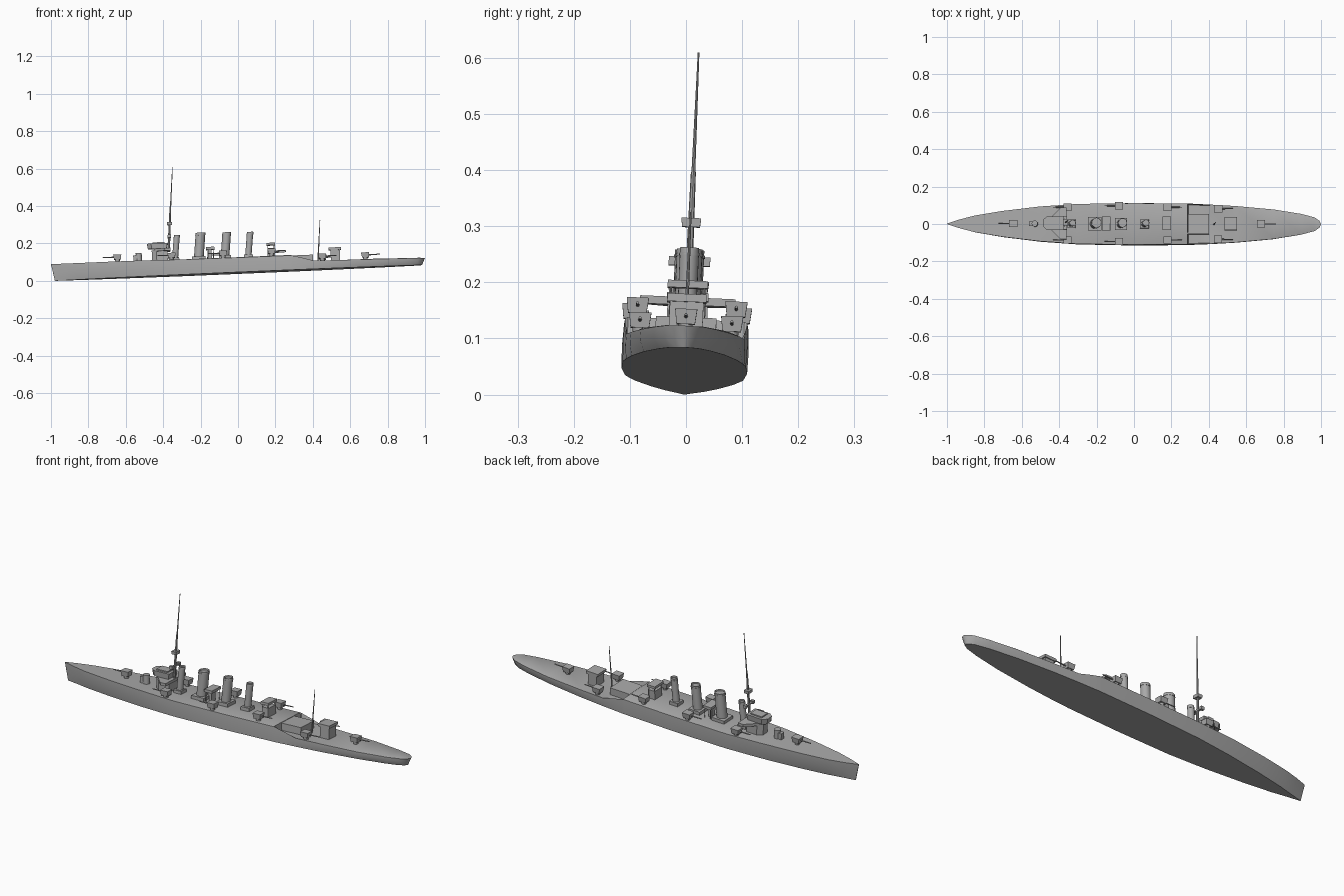
import bpy, bmesh, math
from mathutils import Matrix, Vector

if "Cube" in bpy.data.objects:
    bpy.data.objects.remove(bpy.data.objects["Cube"], do_unlink=True)

grey = bpy.data.materials.new("warship grey")
grey.use_nodes = True
grey.diffuse_color = (0.4, 0.4, 0.4, 1)
grey.node_tree.nodes["Principled BSDF"].inputs["Base Color"].default_value = (0.4, 0.4, 0.4, 1)

# The whole ship sits stern-up and slightly rolled, pivoting on the bow keel
pivot = Vector((-0.98, -0.003, 0))
place = (Matrix.Translation(pivot) @ Matrix.Rotation(math.radians(-2.45), 4, "Y")
         @ Matrix.Rotation(math.radians(-2.5), 4, "X") @ Matrix.Translation((0.98, 0, 0)))
parts = []
FORE, MAIN, AFT = 0.087, 0.08, 0.042     # deck heights above the keel


def finish(name, bm):
    bmesh.ops.recalc_face_normals(bm, faces=bm.faces)
    mesh = bpy.data.meshes.new(name)
    bm.to_mesh(mesh)
    bm.free()
    mesh.materials.append(grey)
    obj = bpy.data.objects.new(name, mesh)
    bpy.context.collection.objects.link(obj)
    obj.matrix_world = place
    parts.append(obj)
    return obj


def loft(bm, rings):
    """Skin a row of equal closed rings and cap both ends."""
    rows = [[bm.verts.new(p) for p in ring] for ring in rings]
    n = len(rows[0])
    for a, b in zip(rows, rows[1:]):
        for i in range(n):
            j = (i + 1) % n
            bm.faces.new((a[i], a[j], b[j], b[i]))
    bm.faces.new(rows[0])
    return bm.faces.new(rows[-1])


def prism(name, plan, z0, z1, flare=1.0):
    """Extrude a plan outline; flare scales the top about the centre."""
    cx = sum(p[0] for p in plan) / len(plan)
    cy = sum(p[1] for p in plan) / len(plan)
    bm = bmesh.new()
    loft(bm, [[(x, y, z0) for x, y in plan],
              [(cx + (x - cx) * flare, cy + (y - cy) * flare, z1) for x, y in plan]])
    return finish(name, bm)


def box(name, x0, x1, half, z0, z1, y=0.0, flare=1.0):
    return prism(name, [(x0, y - half), (x1, y - half), (x1, y + half), (x0, y + half)],
                 z0, z1, flare)


def mirrored(half_plan):
    """Close a half outline listed from bow to stern across the centreline."""
    return half_plan + [(x, -y) for x, y in reversed(half_plan)]


def tube(name, p, q, r0, r1, sides=12, hollow=False):
    p, q = Vector(p), Vector(q)
    if abs((q - p).x) > abs((q - p).z):      # lying along the ship
        u, v = Vector((0, 1, 0)), Vector((0, 0, 1))
    else:                                    # standing, ends kept level
        u, v = Vector((1, 0, 0)), Vector((0, 1, 0))
    angles = [math.tau * i / sides for i in range(sides)]
    bm = bmesh.new()
    end = loft(bm, [[c + (u * math.cos(a) + v * math.sin(a)) * r for a in angles]
                    for c, r in ((p, r0), (q, r1))])
    if hollow:
        bmesh.ops.inset_region(bm, faces=[end], thickness=r1 * 0.18)
        bmesh.ops.translate(bm, verts=end.verts, vec=(0, 0, -0.012))
    return finish(name, bm)


# Hull stations: x, deck half width, bottom half width, side height, deck height
stations = [
    (-0.996, 0.001, 0.001, 0.09, 0.09),
    (-0.93, 0.023, 0.015, 0.089, 0.089),
    (-0.85, 0.044, 0.034, 0.088, 0.088),
    (-0.7, 0.069, 0.06, 0.087, 0.087),
    (-0.5, 0.093, 0.087, 0.085, 0.085),
    (-0.3, 0.107, 0.105, 0.08, 0.081),
    (0, 0.111, 0.112, 0.078, MAIN),
    (0.29, 0.109, 0.11, 0.077, MAIN),
    (0.295, 0.109, 0.11, 0.076, AFT),
    (0.35, 0.107, 0.107, 0.062, AFT),
    (0.41, 0.105, 0.104, 0.044, AFT),
    (0.55, 0.097, 0.094, AFT, AFT),
    (0.75, 0.079, 0.072, 0.039, AFT),
    (0.9, 0.055, 0.046, 0.038, 0.039),
    (0.97, 0.036, 0.028, 0.038, 0.039),
    (0.995, 0.018, 0.014, 0.038, 0.038),
    (1.003, 0.003, 0.002, 0.038, 0.038),
]
rings = []
for x, deck, bottom, side, top in stations:
    half = [(x * 0.983, bottom, 0), (x * 0.991, max(deck, bottom) * 1.01, side * 0.5),
            (x, deck, side), (x, deck * 0.95, top)]
    rings.append(half + [(a, -b, c) for a, b, c in reversed(half)])
bm = bmesh.new()
loft(bm, rings)
finish("hull", bm)


# Shielded deck guns
def gun(name, x, y, deck, facing):
    tube(name + "_pedestal", (x, y, deck - 0.004), (x, y, deck + 0.014), 0.011, 0.013)
    box(name + "_shield", x - 0.018, x + 0.018, 0.0165, deck + 0.012, deck + 0.039, y, 1.2)
    z = deck + 0.025
    tube(name + "_barrel", (x, y, z), (x + facing * 0.078, y, z + 0.002), 0.0035, 0.0025, 8)


gun("bow_gun", -0.64, 0, FORE, -1)
gun("stern_gun", 0.685, 0, AFT, 1)
for label, x, y, deck, facing in (("forward", -0.35, 0.088, MAIN, -1),
                                  ("midship", -0.075, 0.096, MAIN, -1),
                                  ("waist", 0.185, 0.088, MAIN, 1),
                                  ("quarter", 0.455, 0.082, AFT, 1)):
    for side, s in (("left", -1), ("right", 1)):
        gun(f"{label}_{side}_gun", x, y * s, deck, facing)

# Conning tower and bridge
tube("conning_tower", (-0.525, 0, MAIN), (-0.525, 0, 0.13), 0.016, 0.016, 16)
box("conning_tower_step", -0.555, -0.53, 0.012, MAIN, 0.118)
prism("bridge_house", mirrored([(-0.455, 0.018), (-0.43, 0.036), (-0.37, 0.036)]), MAIN, 0.14)
prism("bridge_wings", mirrored([(-0.44, 0.03), (-0.385, 0.085), (-0.355, 0.085)]), 0.133, 0.147)
prism("bridge", mirrored([(-0.475, 0.016), (-0.455, 0.033), (-0.375, 0.033)]),
      0.147, 0.176, 1.1)
box("bridge_roof", -0.45, -0.385, 0.024, 0.176, 0.182)

# Foremast with its top and searchlights
tube("foremast", (-0.364, 0, 0.14), (-0.345, 0, 0.37), 0.007, 0.0045, 8)
tube("fore_topmast", (-0.345, 0, 0.36), (-0.325, 0, 0.583), 0.0035, 0.0015, 8)
box("mast_top", -0.366, -0.341, 0.016, 0.272, 0.288, 0, 1.1)
box("searchlight_bar", -0.364, -0.352, 0.03, 0.208, 0.214)
for side, y in (("left", -0.03), ("right", 0.03)):
    box(side + "_searchlight", -0.367, -0.349, 0.007, 0.203, 0.219, y)

# Four raked funnels on their casings
for number, (x, r, top) in enumerate(((-0.332, 0.016, 0.217), (-0.205, 0.026, 0.224),
                                      (-0.065, 0.023, 0.22), (0.06, 0.017, 0.217)), 1):
    w = r * 1.4
    box(f"funnel_casing_{number}", x - w, x + w, w, MAIN - 0.005, 0.097)
    tube(f"funnel_{number}", (x, 0, 0.09), (x + 0.015, 0, top), r, r, 20, True)
    tube(f"funnel_band_{number}", (x + 0.0135, 0, top - 0.014), (x + 0.014, 0, top - 0.009),
         r * 1.06, r * 1.06, 20)


# Raised platforms amidships
def platform(name, x0, x1, half, z0, z1):
    box(name, x0, x1, half, z0, z1)
    for x in (x0 + 0.006, x1 - 0.006):
        for y in (half - 0.006, 0.006 - half):
            tube(name + "_post", (x, y, MAIN - 0.004), (x, y, z0), 0.002, 0.002, 6)


platform("midship_platform", -0.165, -0.12, 0.037, 0.131, 0.145)
box("midship_platform_trunk", -0.155, -0.135, 0.014, MAIN - 0.004, 0.131)
platform("after_platform", 0.16, 0.205, 0.036, 0.14, 0.153)
box("after_platform_house", 0.163, 0.202, 0.03, MAIN - 0.004, 0.125)

# After deckhouses and mainmast
box("break_deckhouse", 0.292, 0.405, 0.054, AFT - 0.004, 0.079)
box("after_deckhouse", 0.5, 0.55, 0.03, AFT - 0.004, 0.1)
box("after_deckhouse_roof", 0.49, 0.557, 0.035, 0.1, 0.114)
tube("mainmast", (0.43, 0, AFT - 0.004), (0.451, 0, 0.265), 0.004, 0.0015, 8)

# Smooth the curved plating, keep the corners crisp
bpy.ops.object.select_all(action="DESELECT")
for obj in parts:
    obj.select_set(True)
bpy.context.view_layer.objects.active = parts[0]
bpy.ops.object.shade_smooth_by_angle(angle=math.radians(35))
